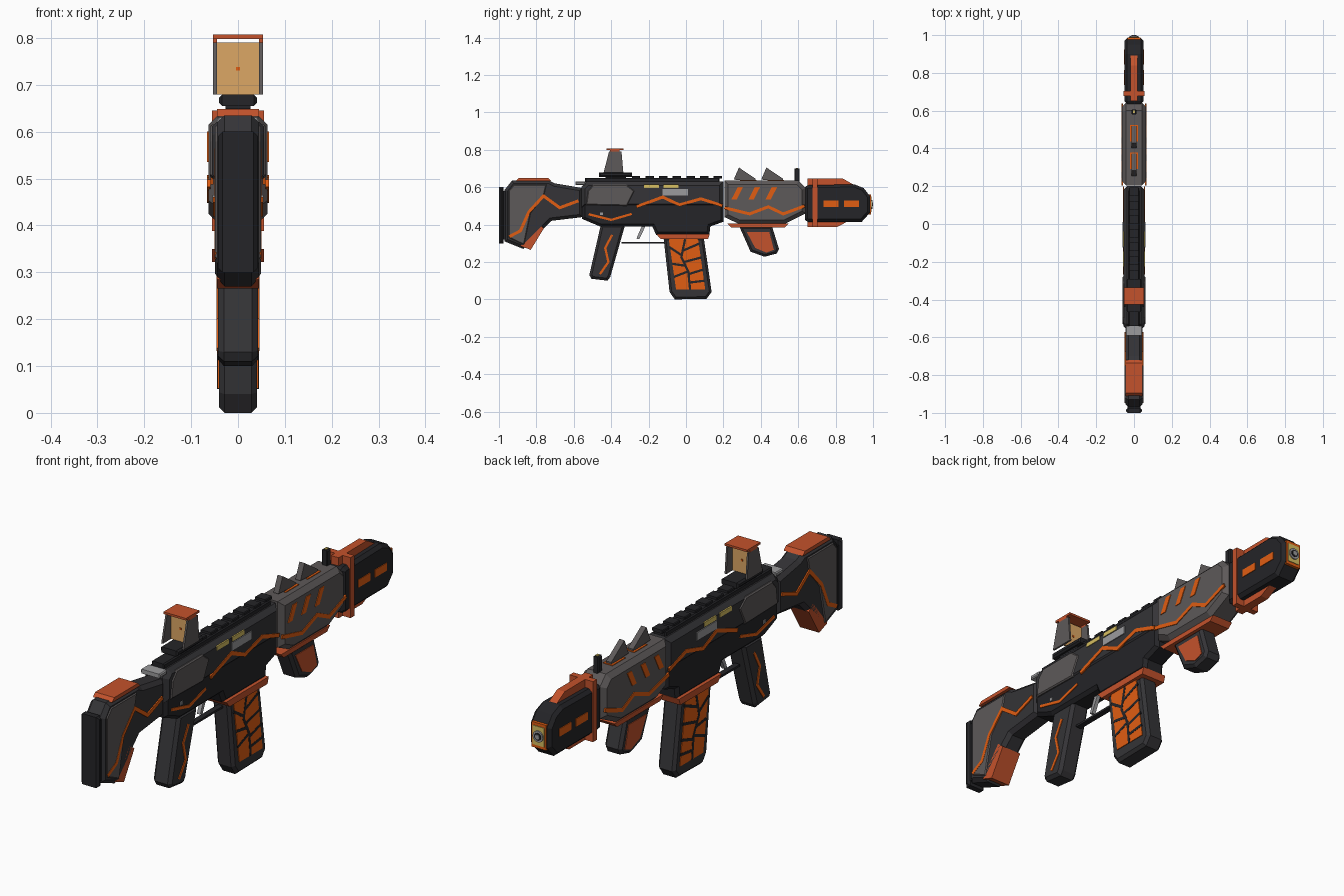
import bpy, bmesh, math
from mathutils import Vector

if "Cube" in bpy.data.objects:
    bpy.data.objects.remove(bpy.data.objects["Cube"])

PALETTE = {
    "black": (0.018, 0.018, 0.021), "dark": (0.035, 0.034, 0.038), "grey": (0.11, 0.10, 0.10),
    "steel": (0.33, 0.33, 0.34), "orange": (0.75, 0.11, 0.006), "rust": (0.55, 0.085, 0.025),
    "yellow": (0.68, 0.52, 0.12), "amber": (0.72, 0.39, 0.13)}
MATS = {}
for key, rgb in PALETTE.items():
    MATS[key] = bpy.data.materials.new(key)
    MATS[key].diffuse_color = (*rgb, 1)


def inset(pts, d):
    """Shrink a closed outline by d with mitred corners."""
    p = [Vector(q) for q in pts]
    n = len(p)
    area = sum(p[i].x * p[(i + 1) % n].y - p[(i + 1) % n].x * p[i].y for i in range(n))
    sign = 1 if area > 0 else -1
    out = []
    for i in range(n):
        a = (p[i] - p[i - 1]).normalized()
        b = (p[(i + 1) % n] - p[i]).normalized()
        na, nb = Vector((-a.y, a.x)) * sign, Vector((-b.y, b.x)) * sign
        out.append(p[i] + (na + nb) * d / max(0.3, 1 + na.dot(nb)))
    return out


def prism(name, pts, color, x1, x0=None, bevel=0.0):
    """Extrude a (y, z) outline from x0 to x1; with x0 given it is mirrored to both sides."""
    mirrored = x0 is not None
    if not mirrored:
        x0 = -x1
    full = [Vector(q) for q in pts]
    small = inset(pts, bevel) if bevel else full
    rings = [(x0, full), (x1, full)]
    if bevel:
        rings = [(x1 - bevel, full), (x1, small)]
        rings = ([(x0, full)] if mirrored else [(x0, small), (x0 + bevel, full)]) + rings
    bm = bmesh.new()
    loops = [[bm.verts.new((x, q.x, q.y)) for q in ring] for x, ring in rings]
    n = len(pts)
    for a, b in zip(loops, loops[1:]):
        for i in range(n):
            bm.faces.new((a[i], a[(i + 1) % n], b[(i + 1) % n], b[i]))
    bm.faces.new(loops[0])
    bm.faces.new(loops[-1])
    bmesh.ops.recalc_face_normals(bm, faces=bm.faces)
    me = bpy.data.meshes.new(name)
    bm.to_mesh(me)
    bm.free()
    me.materials.append(MATS[color])
    ob = bpy.data.objects.new(name, me)
    bpy.context.collection.objects.link(ob)
    if mirrored:
        ob.modifiers.new("mirror", 'MIRROR')
    return ob


def box(name, y0, y1, z0, z1, color, x1, x0=None, bevel=0.0):
    return prism(name, [(y0, z0), (y1, z0), (y1, z1), (y0, z1)], color, x1, x0, bevel)


def stripe(name, path, x, color="orange", width=0.016, lift=0.003):
    """Thin raised ribbon following a path on both flanks."""
    p = [Vector(q) for q in path]
    left, right = [], []
    for i, q in enumerate(p):
        a = (q - p[max(i - 1, 0)]) if i else (p[1] - q)
        b = (p[i + 1] - q) if i < len(p) - 1 else a
        a, b = a.normalized(), b.normalized()
        na, nb = Vector((-a.y, a.x)), Vector((-b.y, b.x))
        m = (na + nb) * (width / 2) / max(0.5, 1 + na.dot(nb))
        left.append(q + m)
        right.append(q - m)
    return prism(name, left + right[::-1], color, x + lift, x - 0.004)


def shift(pts, dy, dz=0):
    return [(y + dy, z + dz) for y, z in pts]


# Stock
prism("stock", [(-.97, .585), (-.93, .635), (-.73, .635), (-.70, .62), (-.553, .595), (-.553, .44),
                (-.72, .42), (-.87, .27), (-.97, .31)], "dark", .045, bevel=.016)
prism("stock_plate", [(-.95, .58), (-.92, .615), (-.745, .615), (-.76, .55), (-.83, .46), (-.865, .29),
                      (-.95, .33)], "grey", .049, .04, bevel=.005)
box("butt_pad", -1, -.975, .30, .60, "black", .043, bevel=.01)
box("butt_spacer", -.98, -.965, .32, .58, "black", .035)
prism("stock_cheek_cap", [(-.91, .632), (-.72, .632), (-.735, .648), (-.895, .648)], "rust", .045)
prism("stock_toe", [(-.885, .285), (-.83, .265), (-.76, .38), (-.79, .405)], "rust", .045)
stripe("stock_crack", [(-.945, .335), (-.885, .367), (-.84, .468), (-.762, .553), (-.675, .49), (-.575, .527)], .047)

# Receiver
prism("upper_receiver", [(-.56, .49), (-.56, .60), (-.53, .63), (.20, .63), (.20, .49)], "dark", .056, bevel=.02)
prism("lower_receiver", [(-.555, .52), (-.555, .43), (-.46, .39), (-.18, .39), (-.16, .345), (.125, .345),
                         (.13, .39), (.20, .415), (.20, .52)], "black", .05, bevel=.014)
prism("receiver_plate", [(-.535, .505), (-.525, .58), (-.495, .615), (-.32, .615), (-.275, .58), (-.315, .50)],
      "grey", .06, .05, bevel=.005)
box("ejection_port", -.125, .01, .555, .59, "steel", .06, .05)
for i, y in enumerate((-.225, -.12)):
    box(f"receiver_tag_{i}", y, y + .08, .595, .613, "yellow", .059, .04)
stripe("upper_crack", [(-.265, .495), (-.125, .547), (-.035, .505), (.08, .538), (.195, .50)], .056)
stripe("lower_crack", [(-.52, .455), (-.40, .425), (-.29, .457)], .05, width=.012)
box("receiver_pin", -.46, -.445, .45, .465, "steel", .054, .045)
box("charging_handle", -.59, -.54, .612, .63, "steel", .045, bevel=.004)

# Top rail
box("rail", -.54, .18, .625, .65, "black", .03, bevel=.005)
for i in range(7):
    y = -.29 + i * .073
    box(f"rail_tooth_{i}", y, y + .045, .645, .66, "black", .026, bevel=.003)

# Reflex sight
box("sight_neck", -.43, -.32, .64, .66, "black", .027)
box("sight_base", -.465, -.29, .655, .679, "black", .041, bevel=.007)
prism("sight_wall", [(-.44, .679), (-.412, .79), (-.345, .79), (-.335, .679)], "grey", .053, .045)
box("sight_hood", -.425, -.335, .798, .807, "rust", .053)
box("sight_hood_rim", -.405, -.355, .79, .799, "rust", .053, .045)
box("sight_glass", -.385, -.378, .679, .79, "amber", .045)
box("sight_dot", -.388, -.375, .73, .738, "orange", .004)

# Pistol grip and trigger
prism("pistol_grip", [(-.455, .40), (-.325, .40), (-.405, .12), (-.42, .10), (-.505, .11), (-.517, .13)],
      "dark", .043, bevel=.013)
stripe("grip_crack", [(-.395, .345), (-.432, .275), (-.415, .20), (-.46, .135)], .043, width=.012)
prism("trigger", [(-.235, .395), (-.265, .325), (-.25, .322), (-.215, .395)], "steel", .008)
box("trigger_guard", -.345, -.11, .298, .307, "black", .012)

# Magazine
prism("magazine_collar", [(-.16, .35), (.127, .35), (.118, .322), (-.135, .322)], "rust", .056)
prism("magazine", [(-.12, .33), (.095, .33), (.137, .04), (.11, .003), (-.06, 0), (-.088, .04)],
      "dark", .041, bevel=.012)
prism("magazine_panel", [(-.092, .322), (.065, .322), (.103, .052), (-.053, .052)], "orange", .044, .035)
for i, path in enumerate([
        [(-.005, .322), (-.025, .225), (.012, .15), (.022, .052)], [(-.09, .28), (-.022, .235)],
        [(-.018, .26), (.075, .30)], [(-.01, .20), (.085, .225)], [(-.072, .19), (-.005, .18)],
        [(-.065, .12), (.012, .15)], [(.014, .135), (.094, .16)], [(.02, .09), (.1, .10)]]):
    stripe(f"magazine_crack_{i}", path, .044, "black", .012, .001)

# Handguard
prism("handguard", [(.205, .44), (.205, .635), (.60, .635), (.64, .595), (.64, .46), (.53, .405), (.28, .405)],
      "grey", .063, bevel=.02)
slash = [(.243, .535), (.272, .535), (.305, .60), (.276, .60)]
for i in range(3):
    prism(f"handguard_slash_{i}", shift(slash, i * .091), "orange", .066, .055)
stripe("handguard_crack", [(.205, .49), (.34, .457), (.44, .495), (.52, .457), (.635, .50)], .063)
prism("handguard_keel", [(.22, .405), (.55, .405), (.53, .385), (.24, .385)], "rust", .048)
fin = [(.255, .64), (.283, .705), (.372, .645), (.372, .635)]
for i in range(2):
    dy = i * .147
    prism(f"fin_{i}", shift(fin, dy), "grey", .012)
    box(f"fin_trim_{i}", .29 + dy, .37 + dy, .63, .638, "orange", .022, .013)
    box(f"fin_trim_end_{i}", .36 + dy, .378 + dy, .63, .638, "orange", .022)
box("front_sight_post", .58, .607, .63, .70, "black", .013, bevel=.004)
box("front_sight_bead", .587, .60, .69, .703, "yellow", .006)

# Foregrip
prism("foregrip", [(.285, .39), (.46, .39), (.497, .27), (.485, .245), (.42, .228), (.345, .255)],
      "dark", .04, bevel=.012)
prism("foregrip_panel", [(.325, .36), (.445, .36), (.47, .265), (.43, .25), (.37, .275)], "rust", .043, .035)

# Muzzle block
prism("muzzle_block", [(.635, .425), (.635, .60), (.65, .61), (.90, .615), (.95, .595), (.985, .55), (.985, .465),
                       (.94, .415), (.65, .415)], "black", .05, bevel=.014)
box("muzzle_collar", .677, .703, .388, .645, "rust", .055)
prism("muzzle_top_ridge", [(.65, .605), (.65, .645), (.84, .645), (.91, .605)], "rust", .018)
prism("muzzle_bottom_ridge", [(.65, .425), (.65, .388), (.81, .388), (.88, .425)], "rust", .018)
for i, y in enumerate((.735, .845)):
    box(f"muzzle_slot_{i}", y, y + .08, .495, .528, "orange", .053, .045)
box("muzzle_frame", .975, .988, .455, .562, "orange", .034)
box("muzzle_plate", .98, .991, .468, .549, "yellow", .027)
for i, (r, y, col) in enumerate([(.024, .996, "steel"), (.016, .998, "black"), (.010, 1.0, "steel")]):
    bpy.ops.mesh.primitive_cylinder_add(vertices=16, radius=r, depth=.02, location=(0, y - .01, .508),
                                        rotation=(math.pi / 2, 0, 0))
    ring = bpy.context.object
    ring.name = f"muzzle_bore_{i}"
    ring.data.materials.append(MATS[col])

for m in bpy.data.materials:
    if m.users and not m.is_grease_pencil:
        m.use_nodes = True
        m.node_tree.nodes["Principled BSDF"].inputs["Base Color"].default_value = m.diffuse_color
